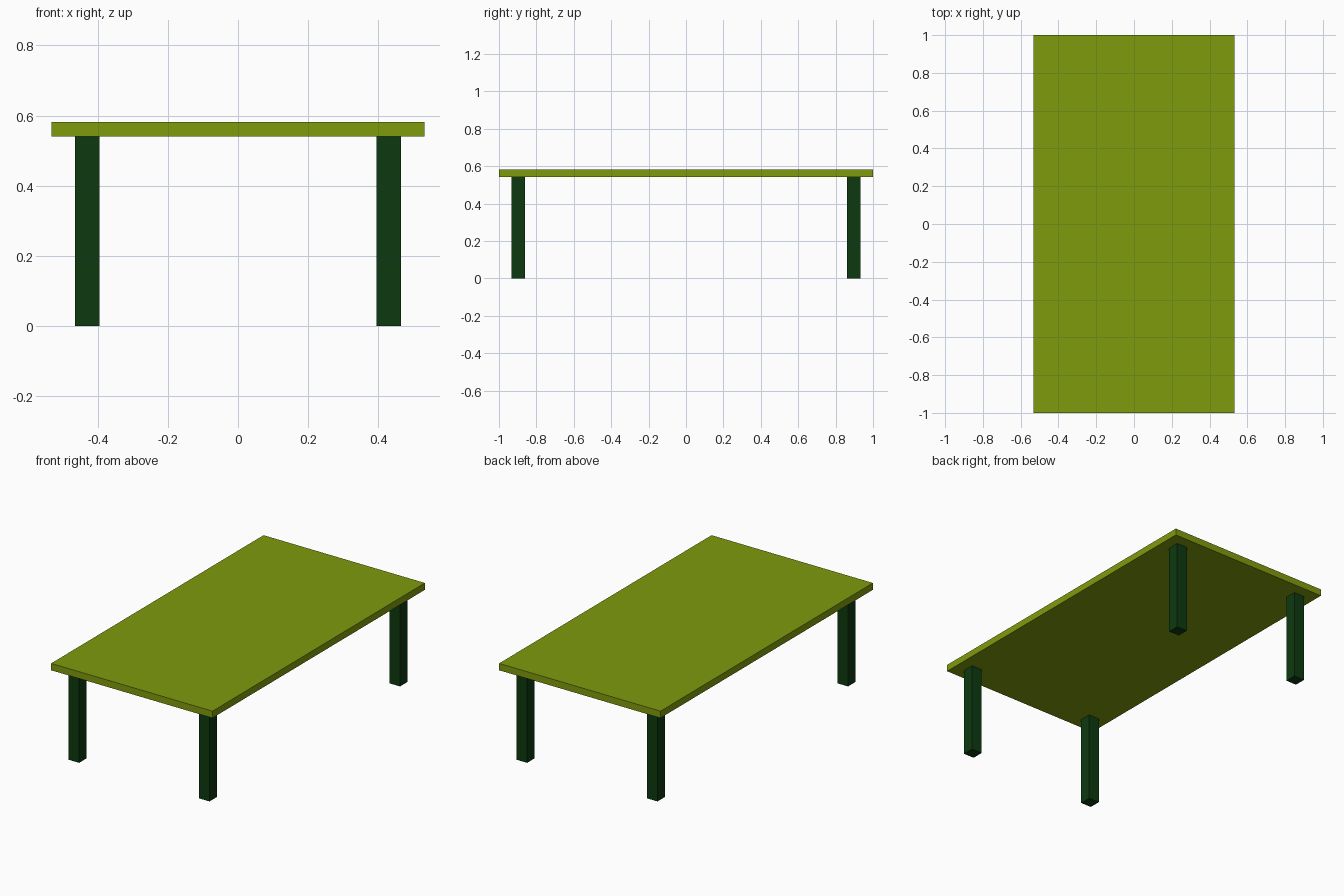
import bpy

if "Cube" in bpy.data.objects:
    bpy.data.objects.remove(bpy.data.objects["Cube"])


def material(name, rgb):
    mat = bpy.data.materials.new(name)
    mat.diffuse_color = (*rgb, 1.0)
    mat.use_nodes = True
    mat.node_tree.nodes["Principled BSDF"].inputs["Base Color"].default_value = mat.diffuse_color
    return mat


def box(name, centre, size, mat):
    bpy.ops.mesh.primitive_cube_add(size=1, location=centre)
    obj = bpy.context.object
    obj.name = name
    obj.scale = size
    bpy.ops.object.transform_apply(location=False, rotation=False, scale=True)
    obj.data.materials.append(mat)
    return obj


olive = material("olive green", (0.215, 0.325, 0.004))
dark_green = material("dark green", (0.004, 0.042, 0.005))

TOP_Z, UNDER_Z = 0.582, 0.541
LEG = 0.07

# Table top
box("table_top", (0, 0, (TOP_Z + UNDER_Z) / 2), (1.064, 2.0, TOP_Z - UNDER_Z), olive)

# Four square legs, inset from the corners
for y_name, sy in (("front", -1), ("back", 1)):
    for x_name, sx in (("left", -1), ("right", 1)):
        box(f"{y_name}_{x_name}_leg", (sx * 0.43, sy * 0.897, UNDER_Z / 2),
            (LEG, LEG, UNDER_Z), dark_green)
